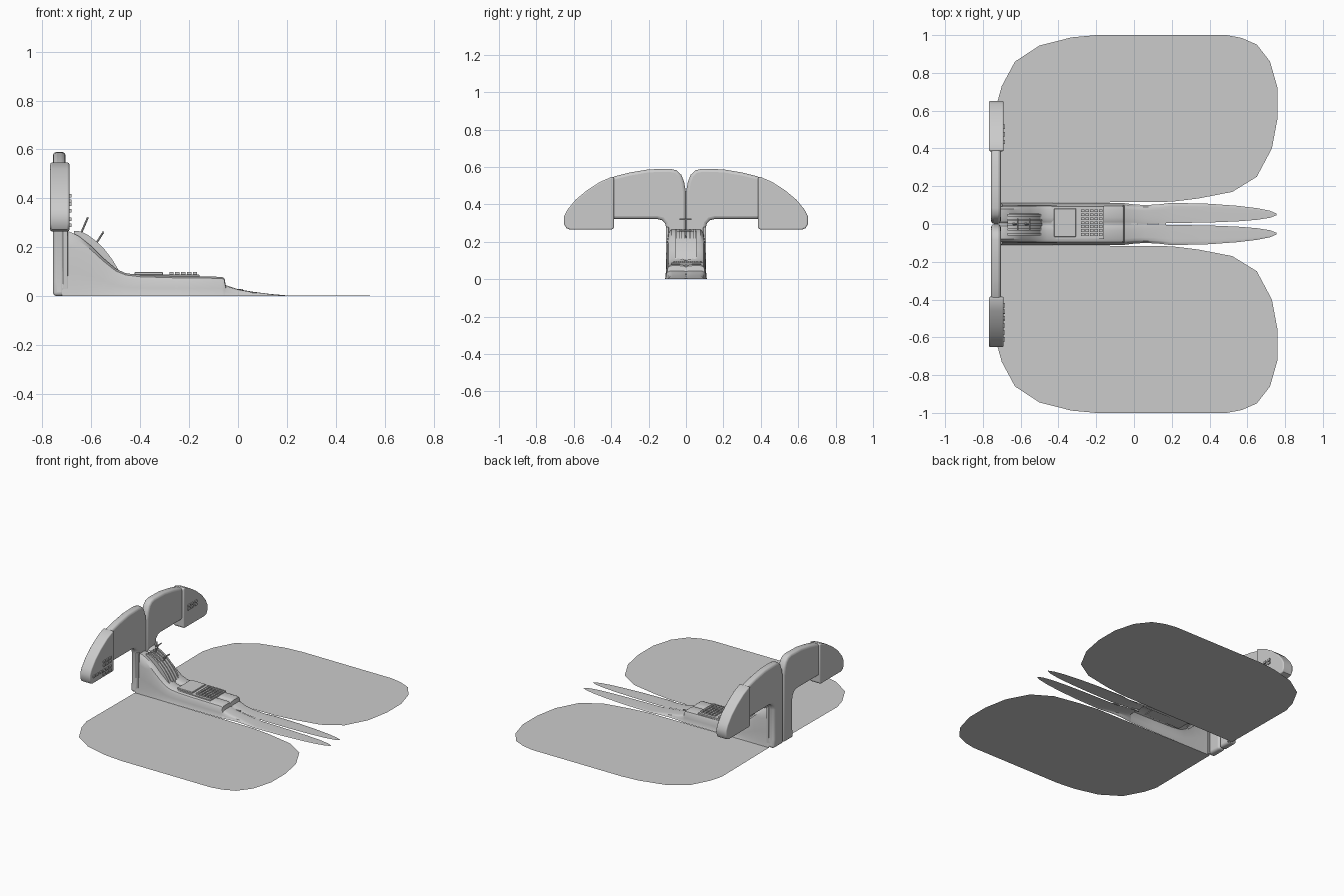
import bpy, bmesh, math
from mathutils import Vector, Matrix

if "Cube" in bpy.data.objects:
    bpy.data.objects.remove(bpy.data.objects["Cube"])


def finish(name, bm, mirror=False, bevel=0, angle=35, recalc=True):
    if recalc:
        bmesh.ops.recalc_face_normals(bm, faces=bm.faces[:])
    me = bpy.data.meshes.new(name)
    bm.to_mesh(me)
    bm.free()
    ob = bpy.data.objects.new(name, me)
    bpy.context.collection.objects.link(ob)
    if bevel:
        b = ob.modifiers.new("bevel", 'BEVEL')
        b.width, b.segments, b.limit_method = bevel, 3, 'ANGLE'
        b.angle_limit = math.radians(40)
    if mirror:
        m = ob.modifiers.new("mirror", 'MIRROR')
        m.use_axis = (False, True, False)
        m.use_clip = False
        m.merge_threshold = 0.0005
    bpy.ops.object.select_all(action='DESELECT')
    ob.select_set(True)
    bpy.context.view_layer.objects.active = ob
    bpy.ops.object.shade_smooth_by_angle(angle=math.radians(angle))
    return ob


def prism(name, pts, vec, **kw):
    """Fill an outline and extrude it along vec."""
    bm = bmesh.new()
    f = bm.faces.new([bm.verts.new(p) for p in pts])
    g = bmesh.ops.extrude_face_region(bm, geom=[f])
    bmesh.ops.translate(bm, vec=vec, verts=[v for v in g['geom'] if isinstance(v, bmesh.types.BMVert)])
    return finish(name, bm, **kw)


def boxes(name, items, **kw):
    """Several boxes, each (centre, size), in one object."""
    bm = bmesh.new()
    for c, s in items:
        bmesh.ops.create_cube(bm, size=1, matrix=Matrix.Translation(c) @ Matrix.Diagonal((*s, 1)))
    return finish(name, bm, **kw)


def rod(name, a, b, r):
    a, b = Vector(a), Vector(b)
    d = b - a
    bm = bmesh.new()
    mat = Matrix.Translation((a + b) / 2) @ d.to_track_quat('Z', 'Y').to_matrix().to_4x4()
    bmesh.ops.create_cone(bm, cap_ends=True, segments=8, radius1=r, radius2=r, depth=d.length, matrix=mat)
    return finish(name, bm)


# Flat wing sheets
wing = [(-.72, .11), (.2, .118), (.34, .135), (.52, .17), (.65, .25), (.73, .4), (.76, .56),
        (.76, .72), (.72, .86), (.65, .95), (.57, .985), (.49, 1), (-.2, 1), (-.33, .988),
        (-.5, .945), (-.63, .86), (-.7, .73), (-.725, .64)]
bm = bmesh.new()
bm.faces.new([bm.verts.new((x, y, 0)) for x, y in wing])
finish("wing_sheet", bm, mirror=True, recalc=False)

# Main hull, open underneath, fading into two flat leaf-shaped tails
# Stations: x, height, inner y, outer y
stations = [(-.72, .268, 0, .112), (-.69, .264, 0, .112), (-.65, .245, 0, .112), (-.6, .205, 0, .112),
            (-.55, .155, 0, .112), (-.5, .112, 0, .112), (-.46, .094, 0, .112), (-.4, .086, 0, .112),
            (-.25, .081, 0, .112), (-.065, .079, 0, .112), (-.055, .072, 0, .11), (-.05, .045, 0, .11),
            (0, .028, 0, .104), (.06, .018, .001, .1), (.13, .009, .003, .104), (.2, .003, .005, .112),
            (.4, .002, .008, .107), (.55, .0015, .014, .096), (.65, .0015, .022, .084),
            (.72, .001, .033, .07), (.755, .001, .047, .055)]
section = [(1, 0), (.96, .12), (.93, .4), (.9, .75), (.84, .92), (.7, 1), (.3, 1), (.1, .97), (0, .88)]
bm = bmesh.new()
rings = [[bm.verts.new((x, yi + (yo - yi) * u, h * w)) for u, w in section] for x, h, yi, yo in stations]
for a, b in zip(rings, rings[1:]):
    for i in range(len(section) - 1):
        bm.faces.new((a[i], a[i + 1], b[i + 1], b[i]))
for f in bm.faces:
    f.normal_update()
if sum(f.normal.z for f in bm.faces) < 0:
    bmesh.ops.reverse_faces(bm, faces=bm.faces[:])
finish("hull_shell", bm, mirror=True, recalc=False)
boxes("nose_spine", [((-.01, 0, .024), (.06, .008, .012)), ((.15, 0, .004), (.04, .012, .004))])

# Upright column and arm, one piece per side
arm = [(.001, 0), (.112, 0), (.105, .06), (.105, .27), (.112, .298), (.128, .315), (.155, .322),
       (.4, .322), (.44, .35), (.44, .52), (.38, .55), (.3, .57), (.2, .587), (.085, .59),
       (.05, .582), (.025, .558), (.01, .52), (.001, .47)]
prism("column_arm", [(-.757, y, z) for y, z in arm], (.052, 0, 0), mirror=True, bevel=.016)
boxes("column_edge", [((-.706, .1, .14), (.02, .016, .28))], mirror=True, bevel=.004)

# Thicker pods at the arm tips
pod = [(.385, .275), (.395, .265), (.62, .265), (.64, .273), (.652, .295), (.652, .335), (.635, .37),
       (.59, .425), (.53, .475), (.46, .52), (.4, .546), (.385, .545)]
prism("arm_pod", [(-.768, y, z) for y, z in pod], (.078, 0, 0), mirror=True, bevel=.018)

# Pod buttons
s = (.012, .022, .014)
b = [((-.688, -.43 - .034 * i, z), s) for i in range(3) for z in (.35, .375)]
b += [((-.688, -.43 - .036 * i, .315), s) for i in range(6)]
b += [((-.688, -.43 - .036 * i, .29), s) for i in range(3)]
b += [((-.688, .435 + .04 * i, z), s) for i in range(3) for z in (.388, .41)]
boxes("pod_buttons", b)

# Curved ribbed cover on the slope
cover = [(-.67, .24), (-.67, .264), (-.645, .262), (-.615, .248), (-.58, .222), (-.545, .187), (-.515, .148),
         (-.495, .115), (-.487, .1), (-.5, .09), (-.6, .18)]
prism("cover", [(x, -.055, z - .005) for x, z in cover], (0, .11, 0))
for y in (-.06, -.035, -.01, .015, .04):
    prism("cover_rib", [(x, y, z + .003) for x, z in cover], (0, .012, 0))

# Levers with cross handles
rod("lever_upper", (-.645, 0, .25), (-.615, 0, .32), .004)
rod("lever_upper_handle", (-.615, -.035, .32), (-.615, .03, .32), .004)
rod("lever_lower", (-.59, 0, .2), (-.552, 0, .26), .004)
rod("lever_lower_handle", (-.552, -.035, .26), (-.552, .03, .26), .005)

# Control panel and keypad
boxes("panel_base", [((-.298, .007, .082), (.28, .174, .012))], bevel=.002)
boxes("panel_screen", [((-.365, .007, .09), (.115, .15, .016))], bevel=.003)
boxes("keypad", [((-.272 + .024 * i, -.056 + .021 * j, .092), (.018, .015, .012))
                 for i in range(5) for j in range(7)])
